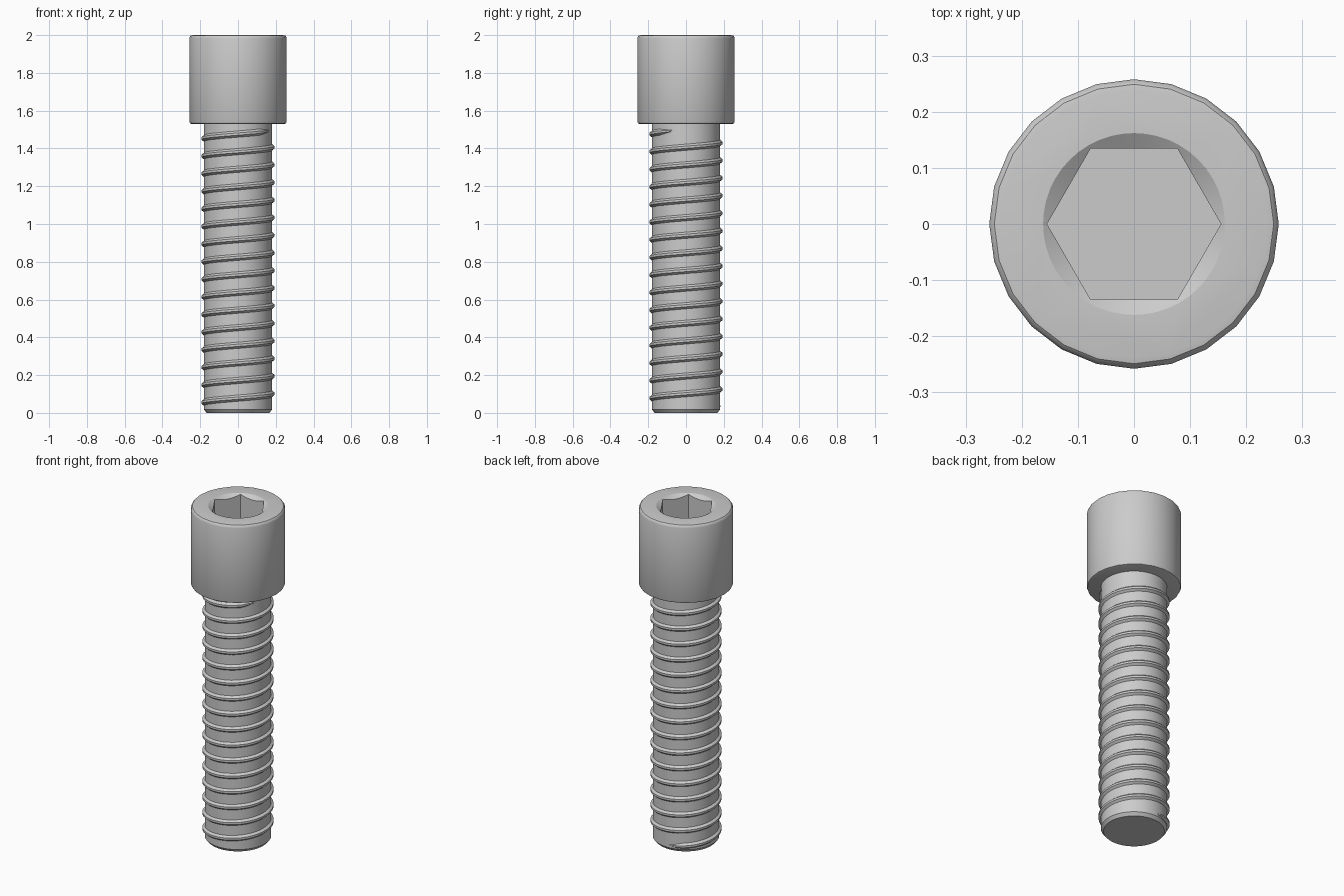
import bpy, bmesh
from math import cos, sin, pi, radians

if "Cube" in bpy.data.objects:
    bpy.data.objects.remove(bpy.data.objects["Cube"])


def make_object(name, bm):
    bmesh.ops.recalc_face_normals(bm, faces=bm.faces)
    mesh = bpy.data.meshes.new(name)
    bm.to_mesh(mesh)
    bm.free()
    obj = bpy.data.objects.new(name, mesh)
    bpy.context.collection.objects.link(obj)
    return obj


def lathe(name, profile, sides):
    """Closed solid of revolution from (radius, z) points."""
    bm = bmesh.new()
    rings = [[bm.verts.new((r * cos(2 * pi * i / sides), r * sin(2 * pi * i / sides), z))
              for i in range(sides)] for r, z in profile]
    for a, b in zip(rings, rings[1:]):
        for i in range(sides):
            j = (i + 1) % sides
            bm.faces.new((a[i], a[j], b[j], b[i]))
    bm.faces.new(rings[0][::-1])
    bm.faces.new(rings[-1])
    return make_object(name, bm)


def activate(obj):
    bpy.ops.object.select_all(action='DESELECT')
    obj.select_set(True)
    bpy.context.view_layer.objects.active = obj


def smooth(obj, angle=32):
    activate(obj)
    bpy.ops.object.shade_smooth_by_angle(angle=radians(angle))


def cut(obj, cutter):
    activate(obj)
    mod = obj.modifiers.new("cut", 'BOOLEAN')
    mod.operation = 'DIFFERENCE'
    mod.solver = 'EXACT'
    mod.object = cutter
    bpy.ops.object.modifier_apply(modifier=mod.name)
    bpy.data.objects.remove(cutter)


# Head with softened rims
head = lathe("head", [(0.246, 1.53), (0.254, 1.533), (0.258, 1.542), (0.258, 1.982),
                      (0.255, 1.992), (0.249, 1.998), (0.238, 2.0)], 24)

# Hex socket with a conical lead-in
cut(head, lathe("socket_cutter", [(0.155, 1.76), (0.155, 2.05)], 6))
cut(head, lathe("lead_in_cutter", [(0.115, 1.969), (0.162, 2.0), (0.192, 2.02)], 48))
smooth(head)

# Shank core with chamfered tip
shank = lathe("shank", [(0.166, 0.0), (0.181, 0.018), (0.181, 1.55)], 48)
smooth(shank)

# Right-hand helical thread ridge, fading out at both ends
PITCH, STEPS = 0.0932, 36
SECTION = [(0.170, -0.026), (0.194, -0.006), (0.194, 0.006), (0.170, 0.026)]
first, last = 7, 15 * STEPS + 36
bm = bmesh.new()
rows = []
for i in range(first, last + 1):
    a = 2 * pi * i / STEPS
    z = 0.055 + PITCH * (i / STEPS - 0.5)
    fade = min(1.0, (i - first) / 5, (last - i) / 5)
    row = []
    for r, dz in SECTION:
        r = 0.170 + (r - 0.170) * fade
        h = min(max(z + dz * max(fade, 0.2), 0.016), 1.535)
        row.append(bm.verts.new((r * cos(a), r * sin(a), h)))
    rows.append(row)
for a, b in zip(rows, rows[1:]):
    for k in range(4):
        m = (k + 1) % 4
        bm.faces.new((a[k], a[m], b[m], b[k]))
bm.faces.new(rows[0])
bm.faces.new(rows[-1][::-1])
thread = make_object("thread", bm)
smooth(thread, 35)
